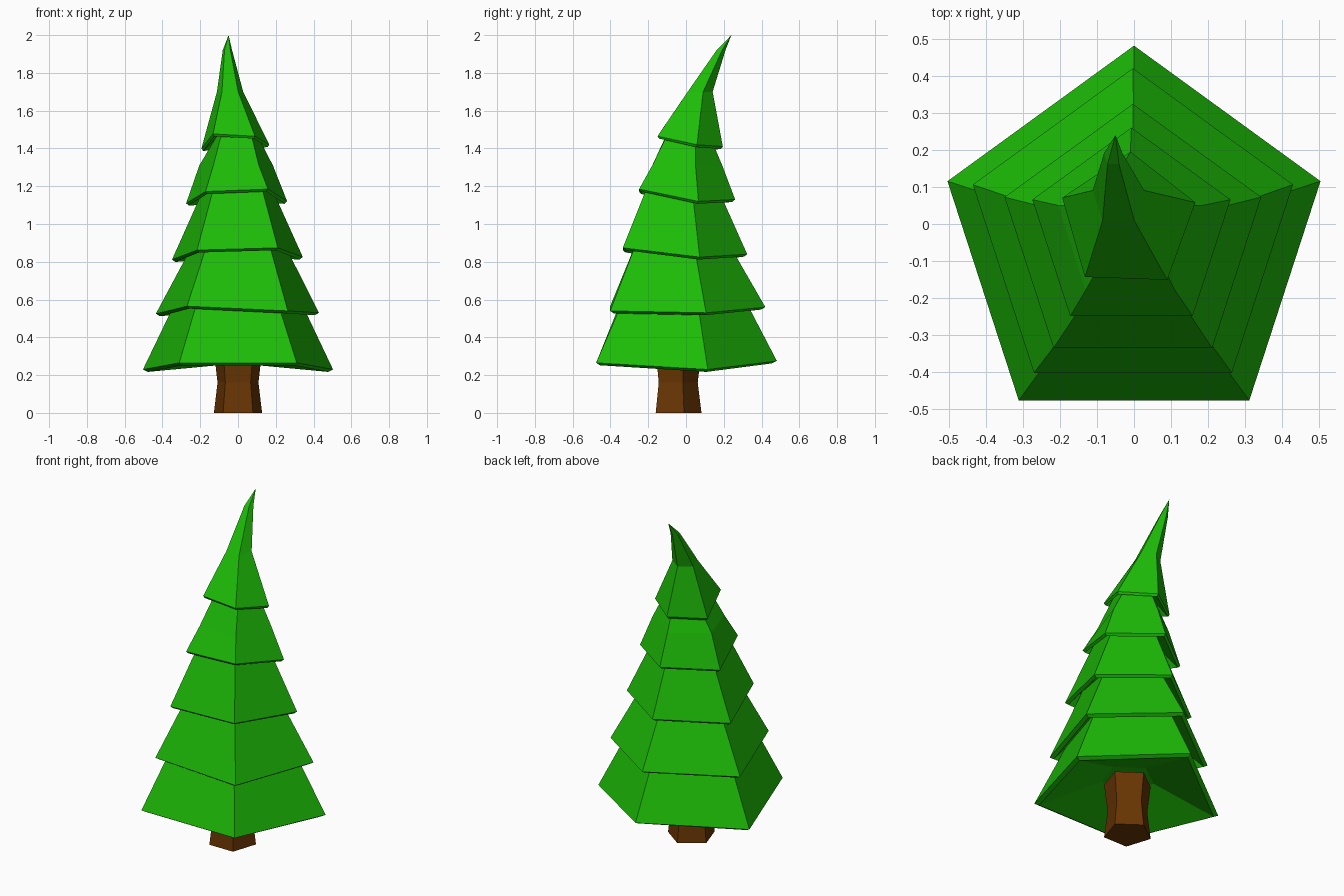
import bpy
import bmesh
from math import sin, cos, radians

if "Cube" in bpy.data.objects:
    bpy.data.objects.remove(bpy.data.objects["Cube"])


def ring(cx, cy, r, heights, turn=0):
    """Pentagon, ordered back, left, front left, front right, right."""
    if not isinstance(heights, (list, tuple)):
        heights = [heights] * 5
    return [(cx + r * cos(radians(90 + 72 * k + turn)),
             cy + r * sin(radians(90 + 72 * k + turn)), heights[k])
            for k in range(5)]


def loft(name, rings, color, tip=None):
    """Skin a stack of pentagons, with a flat base and a flat or pointed top."""
    bm = bmesh.new()
    loops = [[bm.verts.new(p) for p in r] for r in rings]
    for a, b in zip(loops, loops[1:]):
        for i in range(5):
            j = (i + 1) % 5
            bm.faces.new((a[i], a[j], b[j], b[i]))
    bm.faces.new(loops[0][::-1])
    if tip:
        apex = bm.verts.new(tip)
        for i in range(5):
            bm.faces.new((loops[-1][i], loops[-1][(i + 1) % 5], apex))
    else:
        bm.faces.new(loops[-1])
    bmesh.ops.recalc_face_normals(bm, faces=bm.faces[:])
    mesh = bpy.data.meshes.new(name)
    bm.to_mesh(mesh)
    bm.free()
    obj = bpy.data.objects.new(name, mesh)
    bpy.context.collection.objects.link(obj)
    mat = bpy.data.materials.new(name + "_color")
    mat.diffuse_color = color
    mat.use_nodes = True
    mat.node_tree.nodes["Principled BSDF"].inputs["Base Color"].default_value = mat.diffuse_color
    mesh.materials.append(mat)
    return obj


# Trunk with a slight waist
loft("trunk", [ring(0, -0.052, 0.134, 0),
               ring(0, -0.052, 0.114, 0.16),
               ring(0, -0.052, 0.134, 0.33)], (0.14, 0.036, 0.001, 1))

# Branch tiers: centre x, centre y, radius, rim heights, turn
tiers = [
    (0, -0.048, 0.529, (0.275, 0.23, 0.265, 0.265, 0.23), 0),
    (-0.003, -0.034, 0.454, (0.56, 0.525, 0.565, 0.54, 0.53), 0),
    (-0.003, -0.04, 0.364, (0.84, 0.812, 0.862, 0.874, 0.825), 0),
    (-0.007, -0.021, 0.281, (1.13, 1.11, 1.172, 1.185, 1.12), 0),
    (-0.016, 0.006, 0.189, (1.41, 1.40, 1.477, 1.465, 1.42), -2),
]
# Neck above each tier, hidden inside the next: centre x, centre y, radius
necks = [(0, -0.048, 0.352), (0, -0.038, 0.265), (-0.003, -0.028, 0.198),
         (-0.007, 0.015, 0.112)]

rings = [ring(0, -0.05, 0.15, 0.35)]
for i, (cx, cy, r, z, turn) in enumerate(tiers):
    rings.append(ring(cx, cy, r * 0.95, [h - 0.013 for h in z], turn))
    rings.append(ring(cx, cy, r, z, turn))
    if i == 3:
        rings.append(ring(-0.01, -0.013, 0.205, 1.31))
    if i < len(necks):
        above = tiers[i + 1][3]
        rings.append(ring(*necks[i], [h + 0.055 for h in above]))

# Bent top
rings.append(ring(-0.042, 0.068, 0.073, 1.7))
rings.append(ring(-0.056, 0.183, 0.026, 1.92))
loft("foliage", rings, (0.012, 0.5, 0.002, 1), tip=(-0.05, 0.24, 2.0))
